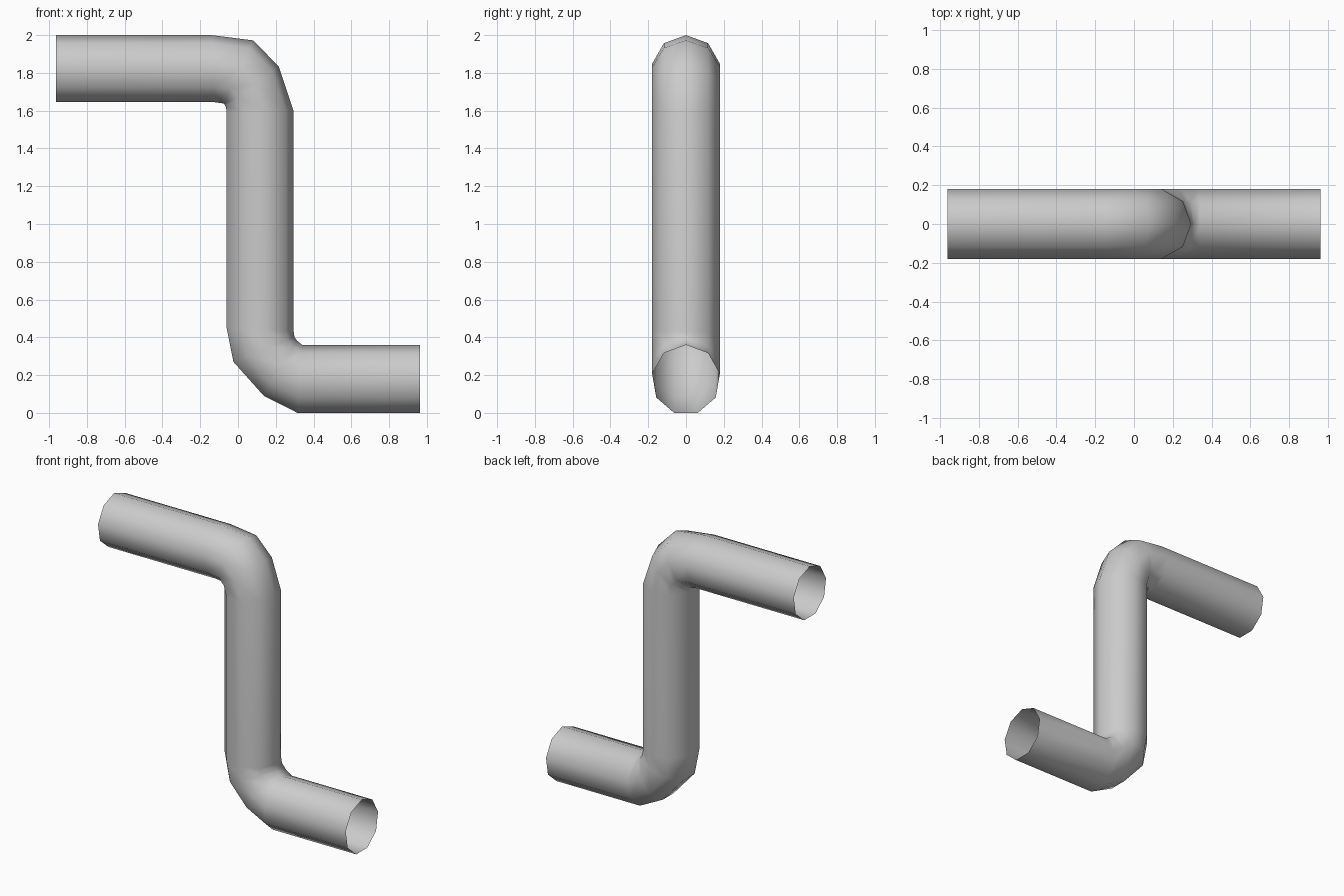
import bpy
import bmesh
import math
from mathutils import Vector

default_cube = bpy.data.objects.get("Cube")
if default_cube:
    bpy.data.objects.remove(default_cube, do_unlink=True)

SIDES = 9
RADIUS = 0.182
FLAT = math.cos(math.pi / SIDES)  # ratio of the flat side's distance to the corner's


def make_material(name, color):
    material = bpy.data.materials.new(name)
    material.use_nodes = True
    material.diffuse_color = color
    material.node_tree.nodes["Principled BSDF"].inputs["Base Color"].default_value = color
    return material


def add_ring(bm, ridge, flat):
    """Nine-sided section spanning from its ridge corner to its flat side, both in x and z."""
    ridge = Vector((ridge[0], 0, ridge[1]))
    flat = Vector((flat[0], 0, flat[1]))
    ring = []
    for i in range(SIDES):
        angle = math.tau * i / SIDES
        position = flat.lerp(ridge, (math.cos(angle) + FLAT) / (1 + FLAT))
        position.y = RADIUS * math.sin(angle)
        ring.append(bm.verts.new(position))
    return ring


def build_pipe(name, sections, material):
    bm = bmesh.new()
    rings = [add_ring(bm, ridge, flat) for ridge, flat in sections]
    for lower, upper in zip(rings, rings[1:]):
        for i in range(SIDES):
            j = (i + 1) % SIDES
            bm.faces.new((lower[i], lower[j], upper[j], upper[i]))
    bmesh.ops.recalc_face_normals(bm, faces=bm.faces)
    for face in bm.faces:
        face.smooth = True
    mesh = bpy.data.meshes.new(name)
    bm.to_mesh(mesh)
    bm.free()
    mesh.materials.append(material)
    pipe = bpy.data.objects.new(name, mesh)
    bpy.context.scene.collection.objects.link(pipe)
    return pipe


# Sections along the pipe: (ridge corner, flat side)
upper_end = [((-0.963, 2.0), (-0.963, 1.645))]
upper_elbow = [
    ((-0.14, 2.0), (-0.125, 1.645)),
    ((0.08, 1.972), (-0.075, 1.638)),
    ((0.215, 1.835), (-0.064, 1.62)),
    ((0.295, 1.597), (-0.06, 1.597)),
]
lower_elbow = [
    ((0.295, 0.43), (-0.06, 0.45)),
    ((0.299, 0.402), (-0.024, 0.27)),
    ((0.312, 0.383), (0.137, 0.09)),
    ((0.34, 0.36), (0.315, 0.0)),
]
lower_end = [((0.963, 0.36), (0.963, 0.0))]

# Open-ended bent pipe
grey = make_material("plain_grey", (0.6, 0.6, 0.6, 1.0))
build_pipe("bent_pipe", upper_end + upper_elbow + lower_elbow + lower_end, grey)
